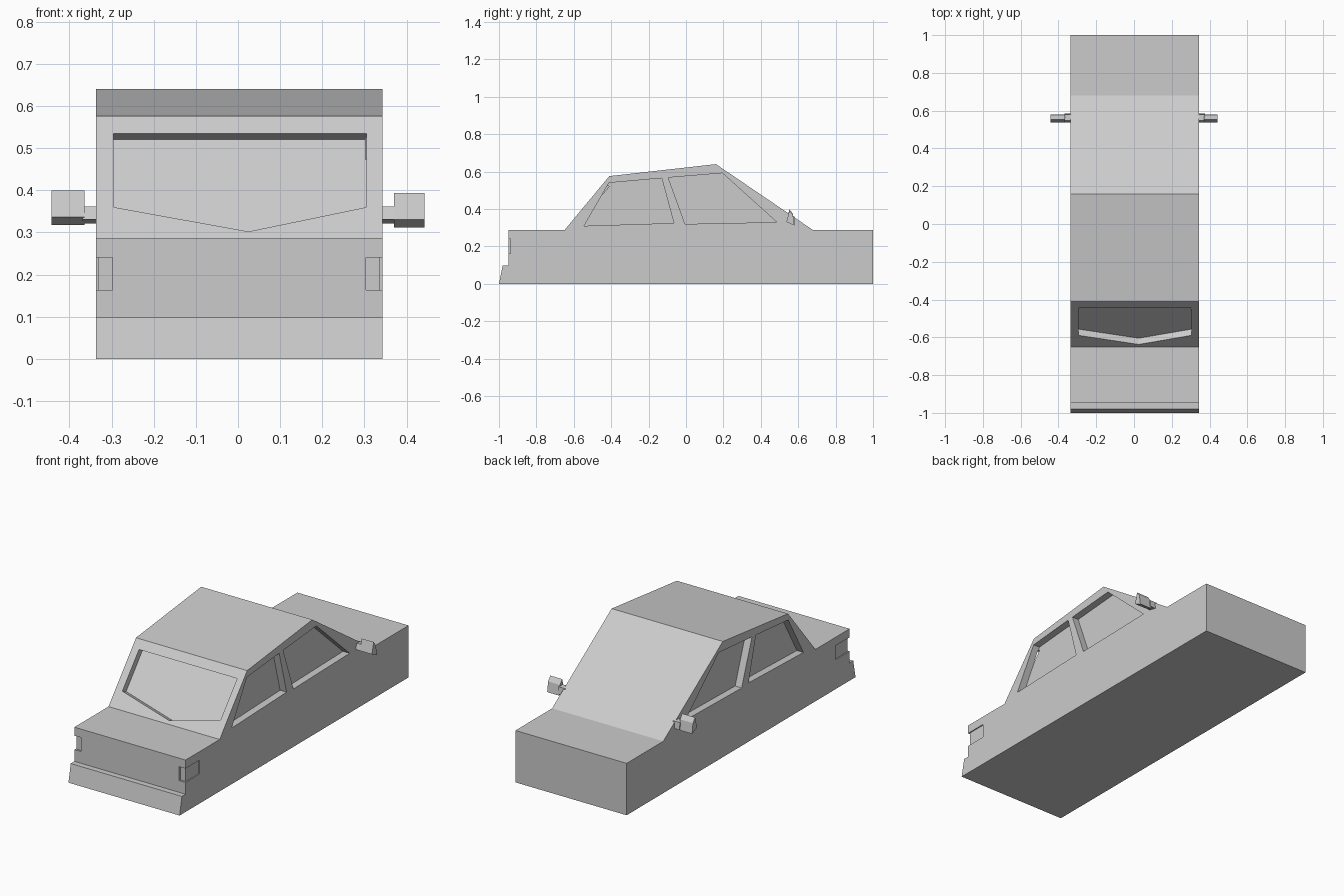
import bpy, bmesh
from mathutils import Vector

if "Cube" in bpy.data.objects:
    bpy.data.objects.remove(bpy.data.objects["Cube"])

C = 0.003      # body centre line
HALF = 0.34    # body half width


def prism(name, pts, vec):
    """Closed solid: planar outline swept along vec."""
    bm = bmesh.new()
    v = Vector(vec)
    a = [bm.verts.new(p) for p in pts]
    b = [bm.verts.new(Vector(p) + v) for p in pts]
    bm.faces.new(a)
    bm.faces.new(b[::-1])
    for i in range(len(a)):
        j = (i + 1) % len(a)
        bm.faces.new((a[i], b[i], b[j], a[j]))
    bmesh.ops.recalc_face_normals(bm, faces=bm.faces[:])
    me = bpy.data.meshes.new(name)
    bm.to_mesh(me)
    bm.free()
    ob = bpy.data.objects.new(name, me)
    bpy.context.collection.objects.link(ob)
    return ob


def side_prism(name, yz, x0, x1):
    return prism(name, [(x0, y, z) for y, z in yz], (x1 - x0, 0, 0))


def carve(target, cutter):
    """Subtract the cutter and remove it."""
    m = target.modifiers.new("cut", 'BOOLEAN')
    m.operation, m.solver, m.object = 'DIFFERENCE', 'EXACT', cutter
    bpy.context.view_layer.objects.active = target
    bpy.ops.object.modifier_apply(modifier=m.name)
    bpy.data.objects.remove(cutter)


# Body: one side profile swept across the width
body = side_prism("car_body", [
    (-1, 0), (1, 0), (1, 0.287), (0.68, 0.287), (0.16, 0.64), (-0.41, 0.576),
    (-0.65, 0.287), (-0.948, 0.287), (-0.948, 0.098), (-0.98, 0.098)],
    C - HALF, C + HALF)

# Windscreen recess, pushed slightly downwards into the sloped face
push = Vector((0, 0.033, -0.014))
outline = [(-0.295, 0.535), (0.305, 0.535), (0.305, 0.36), (0.025, 0.302), (-0.295, 0.36)]
slope = 0.24 / 0.289
pts = [Vector((x, -0.65 + (z - 0.287) * slope, z)) - push for x, z in outline]
carve(body, prism("windscreen_cutter", pts, push * 2))

# Side windows and corner lamp recesses on both sides
windows = [
    [(-0.545, 0.31), (-0.065, 0.325), (-0.13, 0.565), (-0.412, 0.54)],
    [(-0.005, 0.32), (0.485, 0.33), (0.195, 0.592), (-0.095, 0.568)]]
lamp = [(0.301, -0.938), (0.334, -0.938), (0.334, -0.825),
        (0.5, -0.825), (0.5, -1.1), (0.301, -1.1)]
for s in (-1, 1):
    for w in windows:
        carve(body, side_prism("window_cutter", w, C + s * (HALF - 0.04), C + s * 0.5))
    carve(body, prism("lamp_cutter", [(C + s * x, y, 0.163) for x, y in lamp], (0, 0, 0.077)))

# Wing mirrors: short arm and wedge-shaped head
head = [(0.537, 0.333), (0.553, 0.395), (0.572, 0.37), (0.58, 0.314)]
arm = [(0.538, 0.331), (0.548, 0.362), (0.58, 0.36), (0.584, 0.321)]
for s, side, dz in ((-1, "left", 0.004), (1, "right", -0.002)):
    side_prism(side + "_mirror_arm", arm, C + s * (HALF - 0.01), C + s * 0.372)
    side_prism(side + "_mirror_head", [(y, z + dz) for y, z in head],
               C + s * 0.367, s * 0.443)
